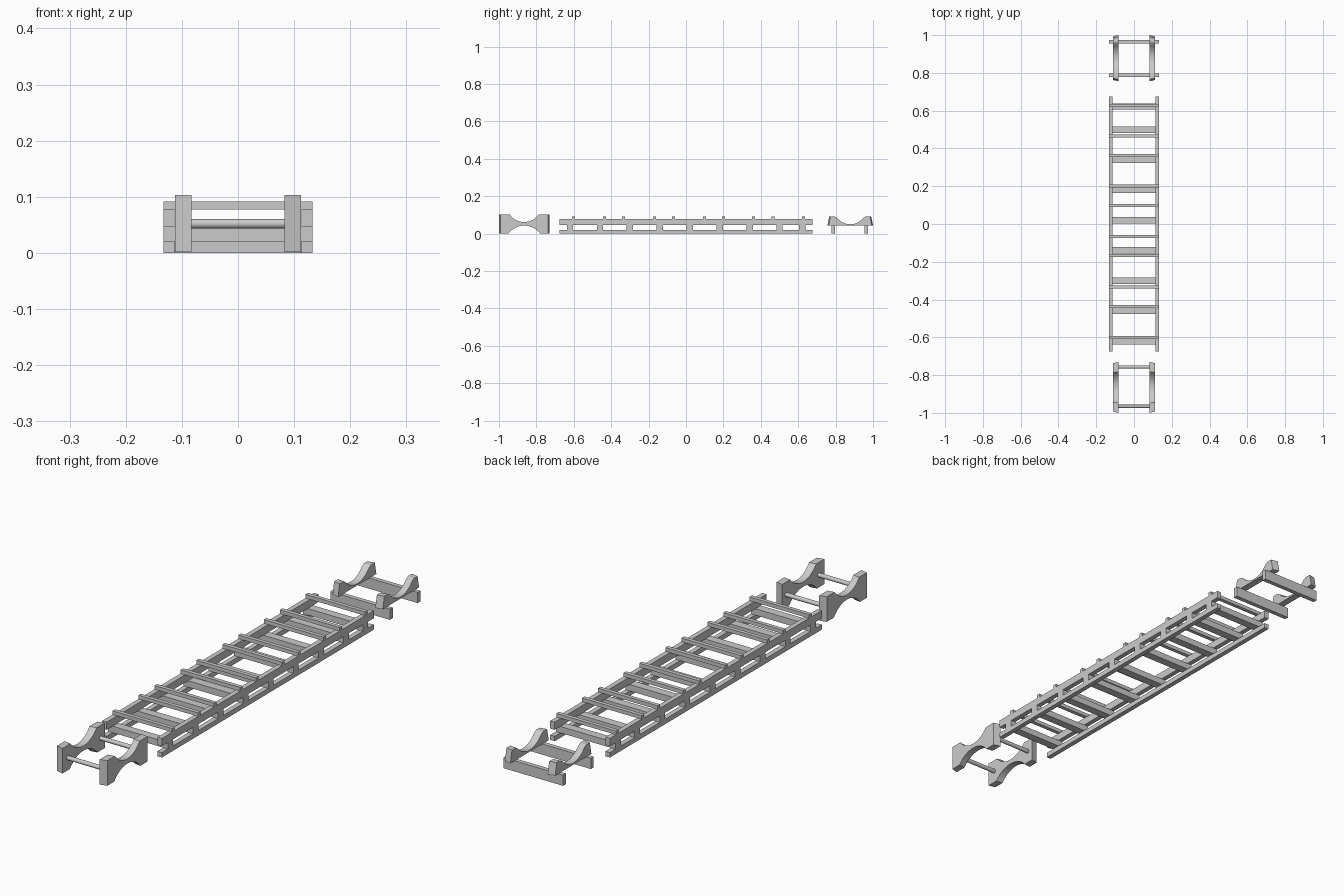
import bpy, bmesh, math

if "Cube" in bpy.data.objects:
    bpy.data.objects.remove(bpy.data.objects["Cube"])


def box(name, x, y, z):
    """Box from (min, max) ranges on each axis."""
    bm = bmesh.new()
    bmesh.ops.create_cube(bm, size=1)
    for v in bm.verts:
        for i, (a, b) in enumerate((x, y, z)):
            v.co[i] = a if v.co[i] < 0 else b
    return finish(name, bm)


def finish(name, bm):
    bmesh.ops.recalc_face_normals(bm, faces=bm.faces[:])
    mesh = bpy.data.meshes.new(name)
    bm.to_mesh(mesh)
    bm.free()
    ob = bpy.data.objects.new(name, mesh)
    bpy.context.collection.objects.link(ob)
    return ob


def smooth(ob):
    bpy.ops.object.select_all(action='DESELECT')
    ob.select_set(True)
    bpy.context.view_layer.objects.active = ob
    bpy.ops.object.shade_smooth_by_angle(angle=math.radians(25))


def arc(half, edge_z, mid_z, n=14):
    """Circular arc through (-half, edge_z), (0, mid_z), (half, edge_z)."""
    sag = abs(edge_z - mid_z)
    r = (half * half + sag * sag) / (2 * sag)
    s = 1 if edge_z > mid_z else -1
    a = math.asin(half / r)
    pts = []
    for i in range(n + 1):
        t = -a + 2 * a * i / n
        pts.append((r * math.sin(t), mid_z + s * r * (1 - math.cos(t))))
    return pts


def cradle_side(name, profile, yc, side):
    """Extrude a (y, z) profile across x; ends are slightly skewed in plan."""
    bm = bmesh.new()
    rings = []
    for x, k in ((0.083, 1.0), (0.112, 0.945)):
        rings.append([bm.verts.new((side * x, yc + y * k, z)) for y, z in profile])
    n = len(profile)
    bm.faces.new(rings[0])
    bm.faces.new(rings[1][::-1])
    for i in range(n):
        j = (i + 1) % n
        bm.faces.new((rings[0][i], rings[0][j], rings[1][j], rings[1][i]))
    smooth(finish(name, bm))


# Long rails
for s, side in ((-1, "left"), (1, "right")):
    x = sorted((s * 0.113, s * 0.133))
    box("lower_rail_" + side, x, (-0.675, 0.675), (0, 0.02))
    box("upper_rail_" + side, x, (-0.675, 0.675), (0.046, 0.077))

# Wide cross boards sandwiched between the rails
for i, y in enumerate([-0.62 + 0.16 * k for k in range(8)] + [0.622]):
    box(f"cross_board_{i}", (-0.133, 0.133), (y - 0.017, y + 0.017), (0.02, 0.046))

# Narrow slats on top, in staggered pairs
for i, y in enumerate((-0.601, -0.436, -0.334, -0.168, -0.067,
                       0.099, 0.2, 0.362, 0.465, 0.628)):
    box(f"top_slat_{i}", (-0.133, 0.133), (y - 0.008, y + 0.008), (0.077, 0.092))

# Front cradle: waisted sides joined by dowels
front = ([(-0.135, 0.002), (-0.135, 0.103)] + arc(0.083, 0.103, 0.062)
         + [(0.135, 0.103), (0.135, 0.002)] + arc(0.088, 0.002, 0.043)[::-1])
for s, side in ((-1, "left"), (1, "right")):
    cradle_side("front_cradle_" + side, front, -0.865, s)
for i, y in enumerate((-0.965, -0.757)):
    bpy.ops.mesh.primitive_cylinder_add(vertices=16, radius=0.0085, depth=0.18,
                                        location=(0, y, 0.052),
                                        rotation=(0, math.pi / 2, 0))
    ob = bpy.context.object
    ob.name = f"front_dowel_{i}"
    smooth(ob)

# Back cradle: cupped sides on two upright boards
back = ([(-0.122, 0.043), (-0.112, 0.092), (-0.088, 0.092)]
        + arc(0.075, 0.085, 0.05)
        + [(0.088, 0.092), (0.112, 0.092), (0.122, 0.043)])
for s, side in ((-1, "left"), (1, "right")):
    cradle_side("back_cradle_" + side, back, 0.878, s)
for i, y in enumerate((0.787, 0.964)):
    box(f"back_board_{i}", (-0.133, 0.133), (y - 0.009, y + 0.009), (0, 0.043))
